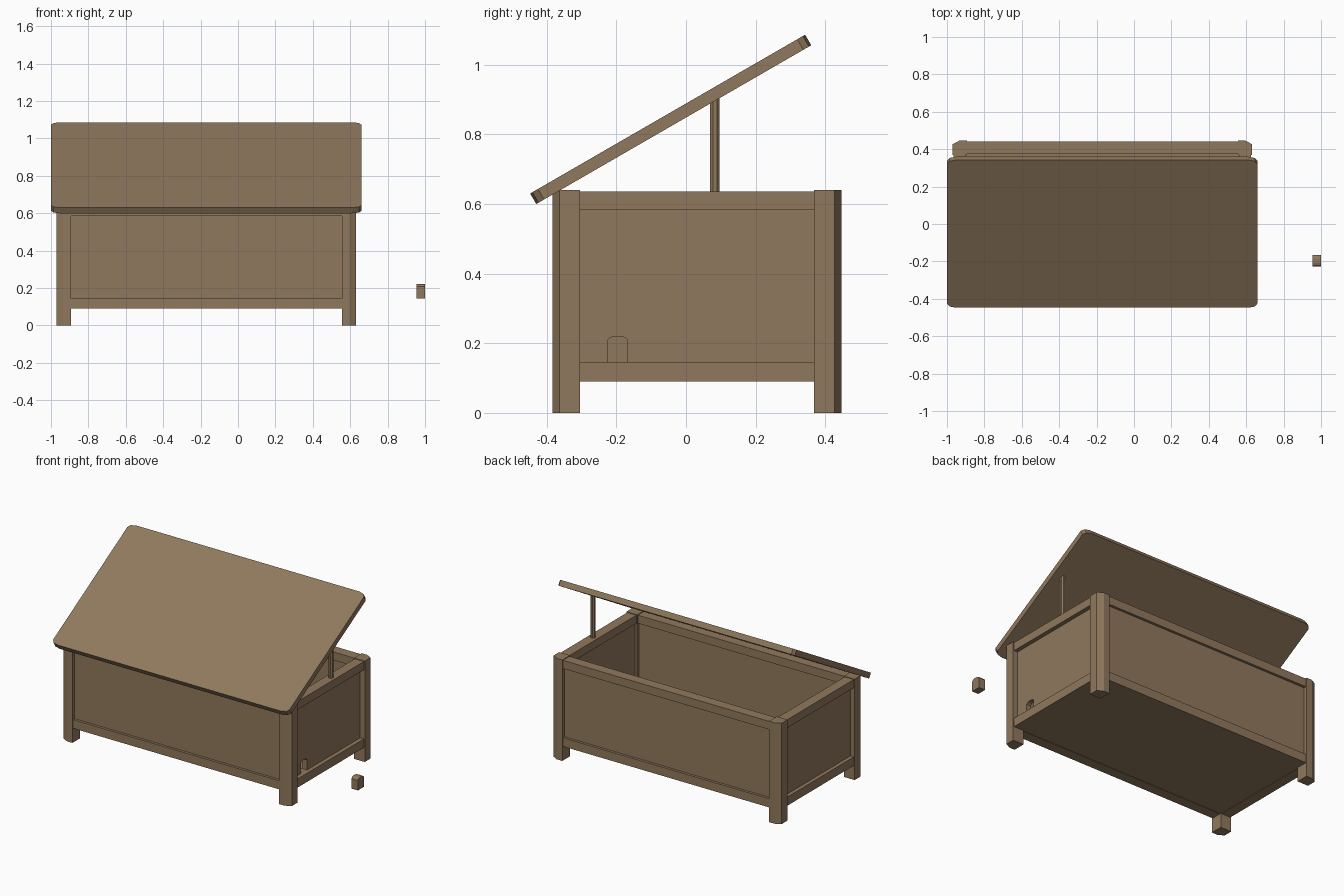
import bpy, bmesh, math
from mathutils import Matrix

if "Cube" in bpy.data.objects:
    bpy.data.objects.remove(bpy.data.objects["Cube"])

wood = bpy.data.materials.new("wood")
wood.diffuse_color = (0.28, 0.19, 0.11, 1)
wood.use_nodes = True
wood.node_tree.nodes["Principled BSDF"].inputs["Base Color"].default_value = wood.diffuse_color


def prism(name, pts, h, matrix=Matrix()):
    """Extrude a plan outline upward by h, then place it."""
    bm = bmesh.new()
    f = bm.faces.new([bm.verts.new((x, y, 0)) for x, y in pts])
    r = bmesh.ops.extrude_face_region(bm, geom=[f])
    for v in r["geom"]:
        if isinstance(v, bmesh.types.BMVert):
            v.co.z += h
    bmesh.ops.recalc_face_normals(bm, faces=bm.faces)
    bm.transform(matrix)
    if matrix.determinant() < 0:
        bmesh.ops.reverse_faces(bm, faces=bm.faces)
    me = bpy.data.meshes.new(name)
    bm.to_mesh(me)
    bm.free()
    me.materials.append(wood)
    ob = bpy.data.objects.new(name, me)
    bpy.context.collection.objects.link(ob)
    return ob


def box(name, x0, x1, y0, y1, z0, z1):
    return prism(name, [(x0, y0), (x1, y0), (x1, y1), (x0, y1)], z1 - z0,
                 Matrix.Translation((0, 0, z0)))


X0, X1, Y0, Y1 = -0.97, 0.632, -0.383, 0.446   # outside of the chest
PX, PY = 0.076, 0.078                          # post size

# corner posts with a chamfered outer edge
post = [(0.037, 0), (PX, 0), (PX, PY), (0, PY), (0, 0.02)]
for sx, cx, side in ((1, X0, "left"), (-1, X1, "right")):
    for sy, cy, end in ((1, Y0, "front"), (-1, Y1, "back")):
        prism(f"{end}_{side}_post", post, 0.64,
              Matrix.Translation((cx, cy, 0)) @ Matrix.Diagonal((sx, sy, 1, 1)))

# rails around the top and bottom
IX0, IX1, IY0, IY1 = X0 + PX, X1 - PX, Y0 + PY, Y1 - PY
g = 0.006
for level, z0, z1 in (("bottom", 0.09, 0.145), ("top", 0.584, 0.636)):
    box(f"front_{level}_rail", IX0, IX1, Y0 + g, IY0 - g, z0, z1)
    box(f"back_{level}_rail", IX0, IX1, IY1 + g, Y1 - g, z0, z1)
    box(f"left_{level}_rail", X0 + g, IX0 - g, IY0, IY1, z0, z1)
    box(f"right_{level}_rail", IX1 + g, X1 - g, IY0, IY1, z0, z1)

# recessed panels and floor
box("front_panel", IX0, IX1, Y0 + 0.022, IY0 - 0.018, 0.14, 0.59)
box("back_panel", IX0, IX1, IY1 + 0.018, Y1 - 0.022, 0.14, 0.59)
box("left_panel", X0 + 0.03, IX0 - 0.012, IY0, IY1, 0.14, 0.59)
box("floor", X0 + 0.03, X1 - 0.03, Y0 + 0.03, Y1 - 0.03, 0.092, 0.115)

# right panel: one outline that steps around the arched hole
hole = [(-0.226, 0.145), (-0.226, 0.209), (-0.219, 0.217), (-0.208, 0.221),
        (-0.184, 0.221), (-0.173, 0.217), (-0.166, 0.209), (-0.166, 0.145)]
to_yz = Matrix(((0, 0, 1, 0), (1, 0, 0, 0), (0, 1, 0, 0), (0, 0, 0, 1)))
panel = [(IY0, 0.145)] + hole + [(IY1, 0.145), (IY1, 0.59), (IY0, 0.59)]
prism("right_panel", panel, 0.03,
      Matrix.Translation((X1 - 0.062, 0, 0)) @ to_yz)

# loose plug that fits the hole
prism("loose_plug", hole, 0.045, Matrix.Translation((0.955, 0, 0)) @ to_yz)

# tilted lid with rounded corners
hx, hy, bx, by = 0.83, 0.456, 0.048, 0.026
outline = []
for q in range(4):
    sx, sy = ((1, 1), (-1, 1), (-1, -1), (1, -1))[q]
    for i in range(3):
        a = math.radians(q * 90 + i * 45)
        outline.append((sx * (hx - bx) + bx * math.cos(a),
                        sy * (hy - by) + by * math.sin(a)))
prism("lid", outline, 0.035,
      Matrix.Translation((-0.17, -0.044, 0.843)) @ Matrix.Rotation(math.radians(30), 4, 'X')
      @ Matrix.Translation((0, 0, -0.0175)))

# octagonal prop stick standing on the right rail
stick = [(0.0146 * math.cos(math.radians(22.5 + 45 * i)),
          0.0146 * math.sin(math.radians(22.5 + 45 * i))) for i in range(8)]
prism("prop_stick", stick, 0.27, Matrix.Translation((0.594, 0.083, 0.634)))
